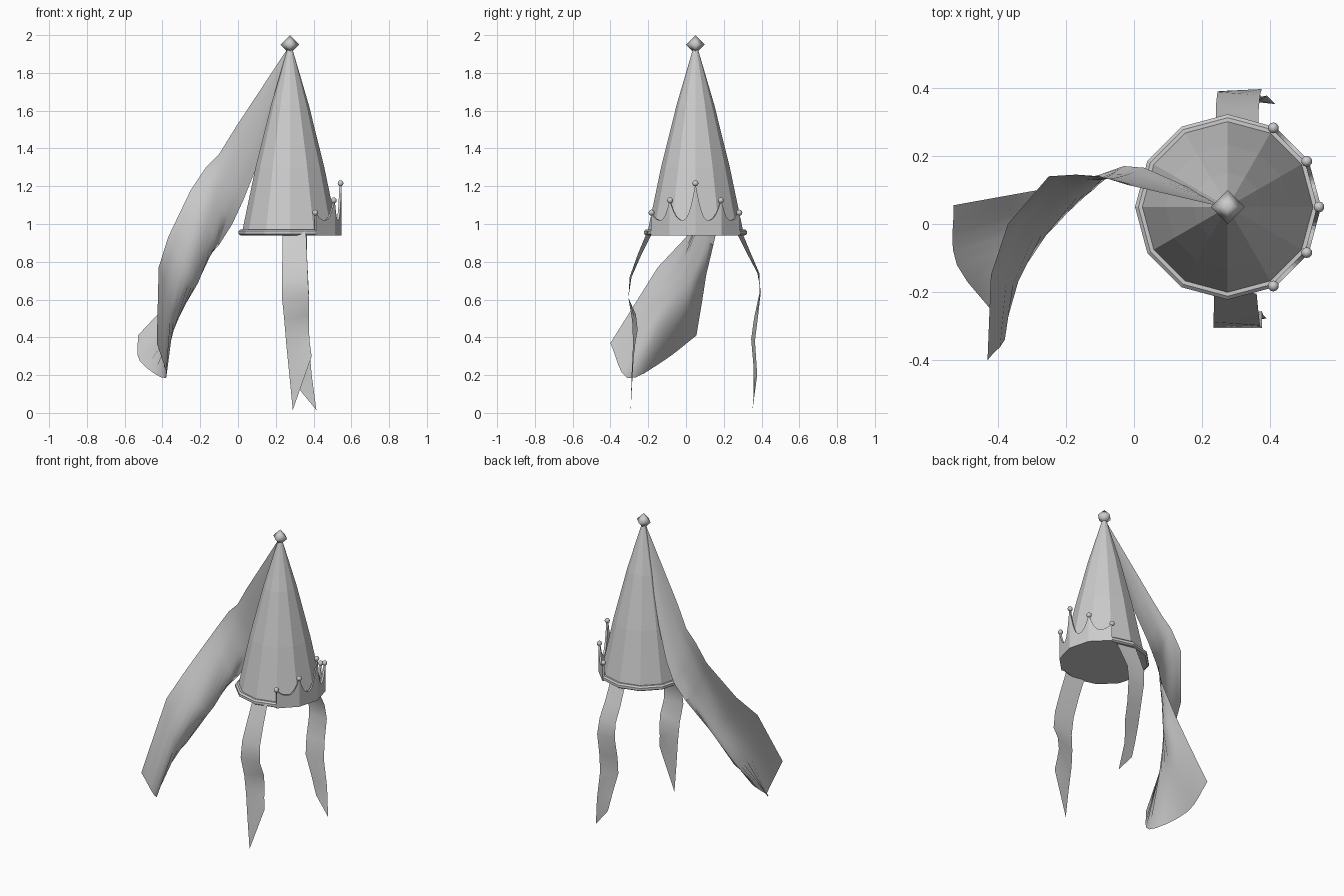
import bpy, bmesh, math
from mathutils import Vector

if "Cube" in bpy.data.objects:
    bpy.data.objects.remove(bpy.data.objects["Cube"])

CX, CY = 0.275, 0.05


def make(name, verts, faces, angle=None):
    me = bpy.data.meshes.new(name)
    me.from_pydata([tuple(v) for v in verts], [], faces)
    bm = bmesh.new()
    bm.from_mesh(me)
    bmesh.ops.recalc_face_normals(bm, faces=bm.faces[:])
    bm.to_mesh(me)
    bm.free()
    ob = bpy.data.objects.new(name, me)
    bpy.context.collection.objects.link(ob)
    if angle:
        bpy.ops.object.select_all(action='DESELECT')
        bpy.context.view_layer.objects.active = ob
        ob.select_set(True)
        bpy.ops.object.shade_smooth_by_angle(angle=math.radians(angle))
    return ob


def lathe(name, profile, n=12):
    verts = [(CX + r * math.cos(2 * math.pi * i / n), CY + r * math.sin(2 * math.pi * i / n), z)
             for r, z in profile for i in range(n)]
    faces = [(k * n + i, k * n + (i + 1) % n, (k + 1) * n + (i + 1) % n, (k + 1) * n + i)
             for k in range(len(profile) - 1) for i in range(n)]
    faces += [tuple(range(n)), tuple(range((len(profile) - 1) * n, len(profile) * n))]
    return make(name, verts, faces)


def loft(name, rows, angle=None):
    m = len(rows[0])
    verts = [v for row in rows for v in row]
    faces = [(k * m + i, k * m + i + 1, (k + 1) * m + i + 1, (k + 1) * m + i)
             for k in range(len(rows) - 1) for i in range(m - 1)]
    return make(name, verts, faces, angle)


def smooth_row(pts, steps=4):
    """Catmull-Rom curve through the control points."""
    p = [Vector(q) for q in pts]
    p = [2 * p[0] - p[1]] + p + [2 * p[-1] - p[-2]]
    out = []
    for i in range(1, len(p) - 2):
        a, b, c, d = p[i - 1:i + 3]
        for s in range(steps):
            t = s / steps
            out.append(0.5 * (2 * b + (c - a) * t + (2 * a - 5 * b + 4 * c - d) * t * t
                              + (3 * b - a - 3 * c + d) * t ** 3))
    return out + [p[-2]]


# Twelve-sided cone and its rim
lathe("hat_cone", [(0.255, 0.95), (0.182, 1.3), (0.1, 1.63), (0.012, 1.93)])
lathe("hat_rim", [(0.262, 0.94), (0.272, 0.947), (0.272, 0.963), (0.262, 0.972), (0.24, 0.972)])

# Octahedral finial
d = 0.05
make("finial", [(CX + d, CY, 1.95), (CX, CY + d, 1.95), (CX - d, CY, 1.95), (CX, CY - d, 1.95),
                (CX, CY, 2.0), (CX, CY, 1.9)],
     [(i, (i + 1) % 4, k) for i in range(4) for k in (4, 5)], 80)

# Half crown with five points, following the hat's flat sides
heights = [1.06, 1.125, 1.215, 1.125, 1.06]
tips = [Vector((CX + 0.268 * math.cos(math.radians(a)), CY + 0.268 * math.sin(math.radians(a)), 0))
        for a in range(-60, 61, 30)]
bottom, top = [], []
for i in range(4):
    for s in range(13 if i == 3 else 12):
        t = s / 12
        p = tips[i].lerp(tips[i + 1], t)
        h = heights[i] if t < 0.5 else heights[i + 1]
        bottom.append(p + Vector((0, 0, 0.94)))
        top.append(p + Vector((0, 0, 1.02 + (h - 1.02) * abs(2 * t - 1) ** 2.3)))
crown = loft("crown", [bottom, top])
mod = crown.modifiers.new("thickness", 'SOLIDIFY')
mod.thickness = 0.012
mod.offset = 0

# Small balls on the crown points
for i, (p, h) in enumerate(zip(tips, heights)):
    bpy.ops.mesh.primitive_uv_sphere_add(segments=10, ring_count=6, radius=0.016,
                                         location=(p.x, p.y, h))
    bpy.context.object.name = f"crown_ball_{i + 1}"
    bpy.ops.object.shade_smooth()

# Hanging side ribbons: (left x, right x, y, z left, z right, twist)
front = [(0.235, 0.36, -0.19, 0.96, 0.96, -0.015), (0.235, 0.365, -0.245, 0.84, 0.84, -0.01),
         (0.233, 0.37, -0.293, 0.72, 0.72, -0.005), (0.233, 0.375, -0.305, 0.61, 0.61, 0),
         (0.245, 0.375, -0.275, 0.49, 0.52, 0.01), (0.255, 0.375, -0.268, 0.37, 0.44, 0.012),
         (0.272, 0.38, -0.278, 0.2, 0.37, 0.01), (0.29, 0.39, -0.285, 0.015, 0.3, 0.008)]
back = [(0.24, 0.365, 0.28, 0.96, 0.96, -0.015), (0.24, 0.365, 0.335, 0.84, 0.84, -0.01),
        (0.245, 0.37, 0.383, 0.74, 0.74, -0.005), (0.25, 0.375, 0.393, 0.64, 0.64, 0.003),
        (0.25, 0.37, 0.37, 0.5, 0.5, 0.01), (0.255, 0.375, 0.355, 0.39, 0.38, 0.01),
        (0.29, 0.39, 0.367, 0.25, 0.2, 0.01), (0.32, 0.415, 0.357, 0.13, 0.015, -0.005)]
for name, data in (("front_ribbon", front), ("back_ribbon", back)):
    loft(name, [[(a, y - w, za), ((a + b) / 2, y, (za + zb) / 2), (b, y + w, zb)]
                for a, b, y, za, zb, w in data], 60)

# Flowing veil: cross-sections from the outer edge to the inner edge
veil = [
    [(0.26, 0.05, 1.925), (0.263, 0.05, 1.92), (0.267, 0.05, 1.915), (0.27, 0.055, 1.91)],
    [(-0.02, 0.115, 1.5), (0.02, 0.115, 1.44), (0.07, 0.12, 1.38), (0.11, 0.13, 1.33)],
    [(-0.1, 0.14, 1.37), (-0.07, 0.133, 1.29), (-0.02, 0.145, 1.2), (0.03, 0.165, 1.13)],
    [(-0.17, 0.145, 1.3), (-0.13, 0.128, 1.2), (-0.08, 0.138, 1.08), (-0.03, 0.17, 1.0)],
    [(-0.25, 0.14, 1.18), (-0.18, 0.085, 1.05), (-0.12, 0.1, 0.92), (-0.1, 0.145, 0.89)],
    [(-0.37, 0.0, 0.93), (-0.27, -0.03, 0.74), (-0.21, 0.03, 0.69), (-0.24, 0.107, 0.73)],
    [(-0.42, -0.15, 0.77), (-0.34, -0.17, 0.49), (-0.34, -0.03, 0.47), (-0.38, 0.082, 0.57)],
    [(-0.43, -0.4, 0.37), (-0.38, -0.31, 0.185), (-0.52, -0.12, 0.275), (-0.53, 0.055, 0.41)],
]
loft("veil", [smooth_row(r) for r in veil], 60)
